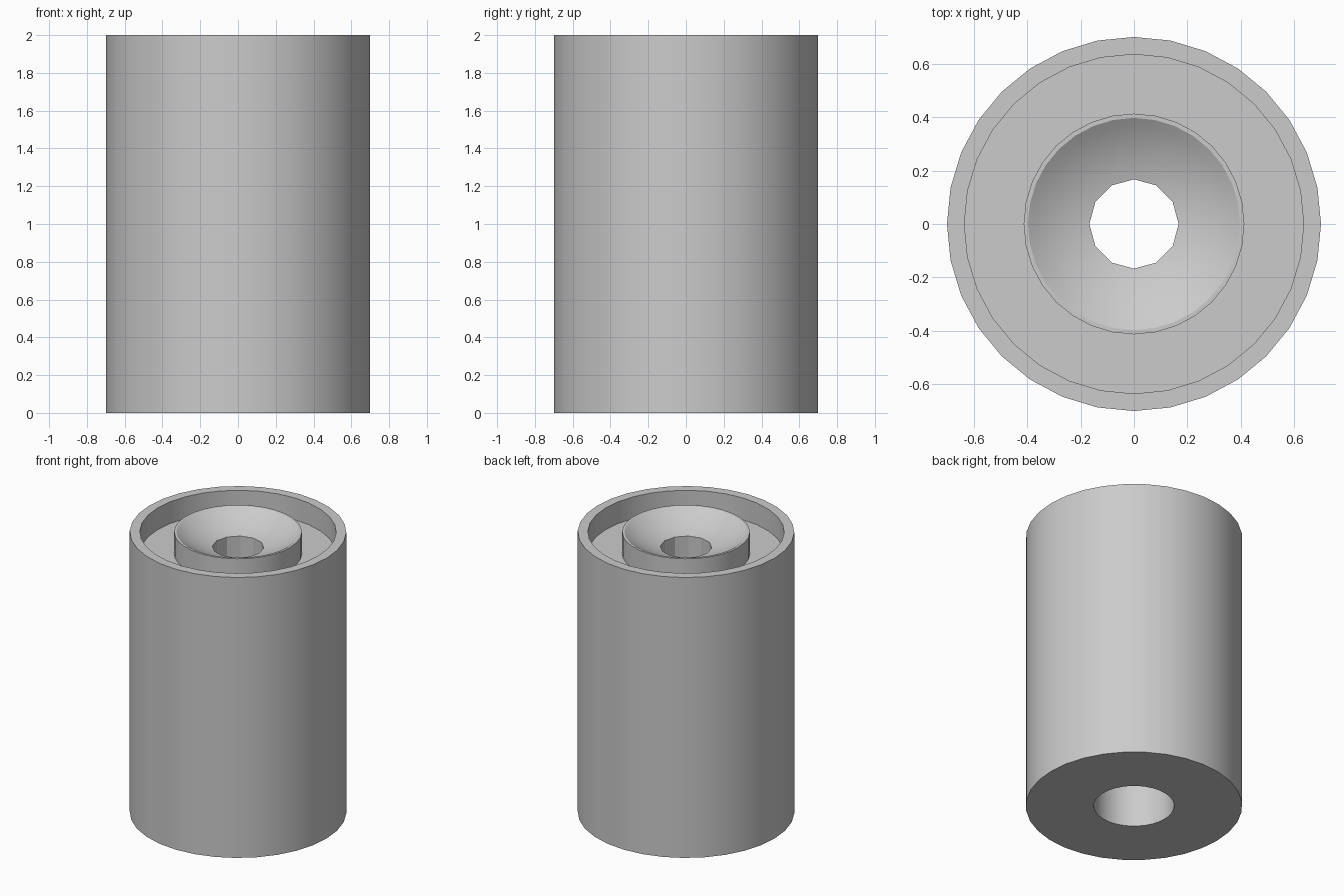
import bpy, bmesh, math

cube = bpy.data.objects.get("Cube")
if cube:
    bpy.data.objects.remove(cube, do_unlink=True)

grey = bpy.data.materials.new("plain grey")
grey.use_nodes = True
grey.diffuse_color = (0.6, 0.6, 0.6, 1)
grey.node_tree.nodes["Principled BSDF"].inputs["Base Color"].default_value = (0.6, 0.6, 0.6, 1)

HEIGHT, RADIUS = 2.0, 0.70
GROOVE_OUT, GROOVE_IN, GROOVE_DEPTH = 0.635, 0.413, 0.155
DISH_RADIUS, DISH_CENTRE = 0.397, 0.553
HOLE_RADIUS, BORE_RADIUS, BORE_TOP = 0.167, 0.26, 1.6


def lathe(name, profile, steps):
    """Spin a radius/height profile, closed at the axis, into a solid."""
    bm = bmesh.new()
    verts = [bm.verts.new((r, 0, z)) for r, z in profile]
    edges = [bm.edges.new(pair) for pair in zip(verts, verts[1:])]
    bmesh.ops.spin(bm, geom=verts + edges, cent=(0, 0, 0), axis=(0, 0, 1),
                   angle=math.tau, steps=steps, use_merge=True)
    bmesh.ops.remove_doubles(bm, verts=bm.verts, dist=1e-5)
    bmesh.ops.recalc_face_normals(bm, faces=bm.faces)
    mesh = bpy.data.meshes.new(name)
    bm.to_mesh(mesh)
    bm.free()
    obj = bpy.data.objects.new(name, mesh)
    bpy.context.collection.objects.link(obj)
    mesh.materials.append(grey)
    return obj


def dish_height(r):
    """Height of the shallow spherical dish at a given radius."""
    ball = math.hypot(DISH_RADIUS, DISH_CENTRE)
    return HEIGHT + DISH_CENTRE - math.sqrt(ball * ball - r * r)


# Body: bore, outer wall, rim, ring groove, raised lip and dish
floor = HEIGHT - GROOVE_DEPTH
profile = [(0, BORE_TOP), (BORE_RADIUS, BORE_TOP), (BORE_RADIUS, 0),
           (RADIUS, 0), (RADIUS, HEIGHT), (GROOVE_OUT, HEIGHT),
           (GROOVE_OUT, floor), (GROOVE_IN, floor), (GROOVE_IN, HEIGHT)]
dish_radii = [DISH_RADIUS - i * 0.031 for i in range(9)] + [0]
profile += [(r, dish_height(r)) for r in dish_radii]
body = lathe("cylinder_body", profile, 32)

# Twelve-sided hole from the dish down into the bore
cutter = lathe("hole_cutter", [(0, 1.3), (HOLE_RADIUS, 1.3),
                               (HOLE_RADIUS, 2.2), (0, 2.2)], 12)
cutter.hide_render = True
cut = body.modifiers.new("centre_hole", "BOOLEAN")
cut.operation = "DIFFERENCE"
cut.solver = "EXACT"
cut.object = cutter

bpy.ops.object.select_all(action="DESELECT")
bpy.context.view_layer.objects.active = body
body.select_set(True)
bpy.ops.object.modifier_apply(modifier=cut.name)
bpy.data.objects.remove(cutter, do_unlink=True)
bpy.ops.object.shade_smooth_by_angle(angle=math.radians(25))
